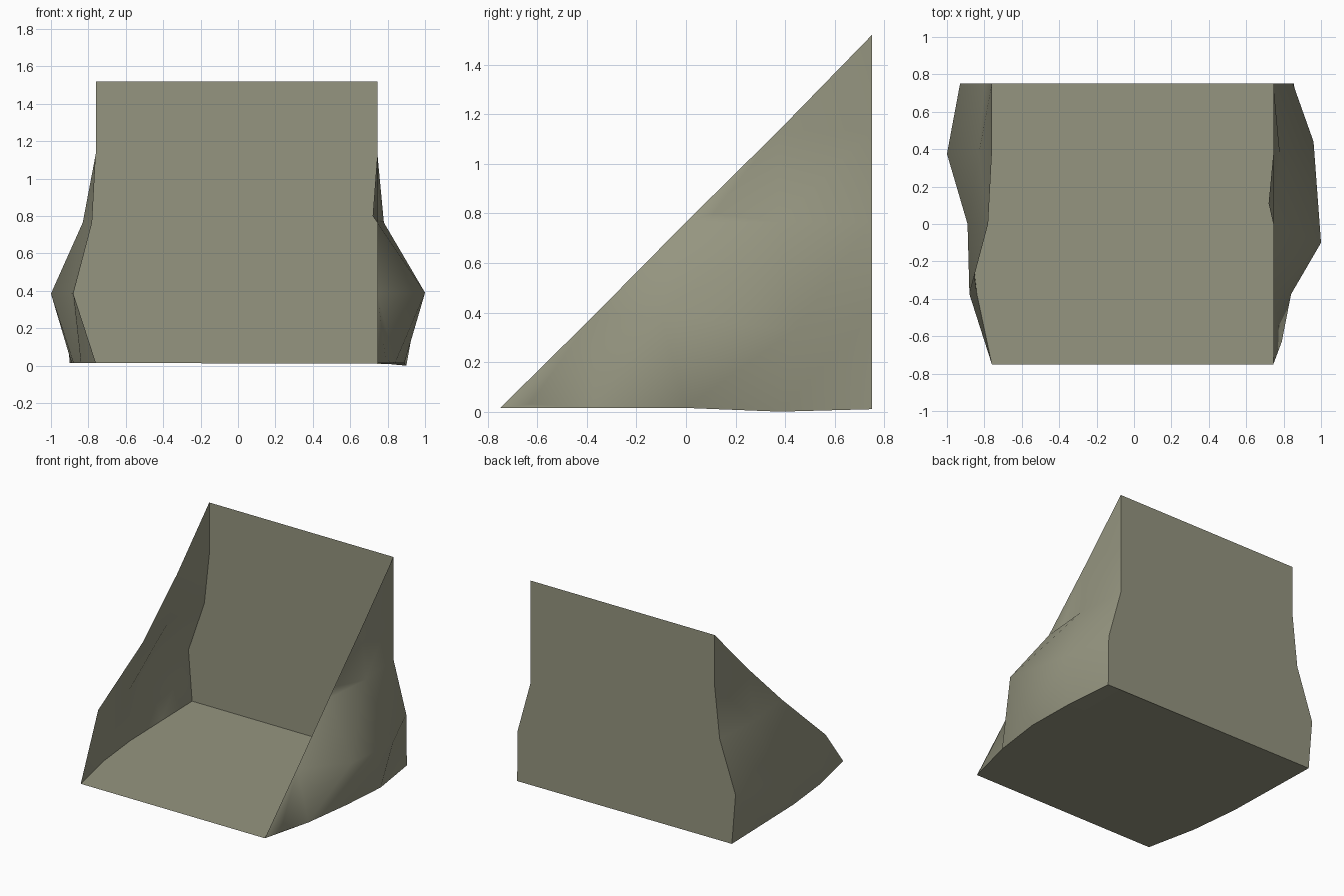
import bpy, bmesh

if "Cube" in bpy.data.objects:
    bpy.data.objects.remove(bpy.data.objects["Cube"])

STEP = [-0.75, -0.375, 0.0, 0.375, 0.75]     # depth stations
LEVEL = [0.015, 0.385, 0.765, 1.135, 1.52]   # height stations

mat = bpy.data.materials.new("olive grey")
mat.diffuse_color = (0.30, 0.30, 0.215, 1)
mat.use_nodes = True
mat.node_tree.nodes["Principled BSDF"].inputs["Base Color"].default_value = mat.diffuse_color


def finish(name, bm, smooth=False):
    bmesh.ops.remove_doubles(bm, verts=bm.verts, dist=0.0005)
    bmesh.ops.recalc_face_normals(bm, faces=bm.faces)
    me = bpy.data.meshes.new(name)
    bm.to_mesh(me)
    bm.free()
    me.materials.append(mat)
    for p in me.polygons:
        p.use_smooth = smooth
    ob = bpy.data.objects.new(name, me)
    bpy.context.collection.objects.link(ob)
    return ob


def side_sheet(name, rows, nudges, pokes):
    """Triangular cloth-like side; rows of x run from the sloping edge to the back."""
    pts = {(j + k, j): [x, STEP[j + k], LEVEL[j]]
           for j, row in enumerate(rows) for k, x in enumerate(row)}
    pts.update(nudges)
    bm = bmesh.new()
    v = {key: bm.verts.new(p) for key, p in pts.items()}
    for j in range(4):
        for i in range(j, 4):
            tris = [((i, j), (i + 1, j), (i + 1, j + 1))]
            if i > j:
                tris.append(((i, j), (i + 1, j + 1), (i, j + 1)))
            for n, t in enumerate(tris):
                a, b, c = (v[k] for k in t)
                if (i, j, n) in pokes:
                    m = bm.verts.new(pokes[(i, j, n)])
                    for p, q in ((a, b), (b, c), (c, a)):
                        bm.faces.new((p, q, m))
                else:
                    bm.faces.new((a, b, c))
    finish(name, bm, True)
    return pts


def loft(name, lines):
    """Panel joining several matching lines of points."""
    bm = bmesh.new()
    grid = [[bm.verts.new(p) for p in line] for line in lines]
    for a, b in zip(grid, grid[1:]):
        for i in range(len(a) - 1):
            quad = [a[i], a[i + 1], b[i + 1], b[i]]
            bm.faces.new(quad)
    finish(name, bm)


# bulging sides
left = side_sheet("left_side", [
    [-0.76, -0.84, -0.88, -0.89, -0.90],
    [-0.88, -0.89, -1.0, -0.93],
    [-0.78, -0.83, -0.80],
    [-0.76, -0.76],
    [-0.76]], {}, {})

right = side_sheet("right_side", [
    [0.745, 0.84, 0.89, 0.90, 0.855],
    [0.745, 1.0, 0.96, 0.85],
    [0.745, 0.78, 0.745],
    [0.745, 0.745],
    [0.745]],
    {(2, 1): [1.0, -0.10, 0.39], (3, 1): [0.96, 0.44, 0.33],
     (3, 0): [0.90, 0.38, 0.0], (4, 0): [0.855, 0.75, 0.01]},
    {(2, 2, 0): [0.72, 0.11, 0.80], (0, 0, 0): [0.79, -0.63, 0.03]})

# floor follows the lower edges of both sides
loft("floor", [
    [left[(i, 0)] for i in range(5)],
    [[0.745, y, LEVEL[0]] for y in STEP],
    [right[(i, 0)] for i in range(5)]])

# back wall follows the rear edges of both sides
loft("back_wall", [
    [left[(4, j)] for j in range(5)],
    [right[(4, j)] for j in range(5)]])
